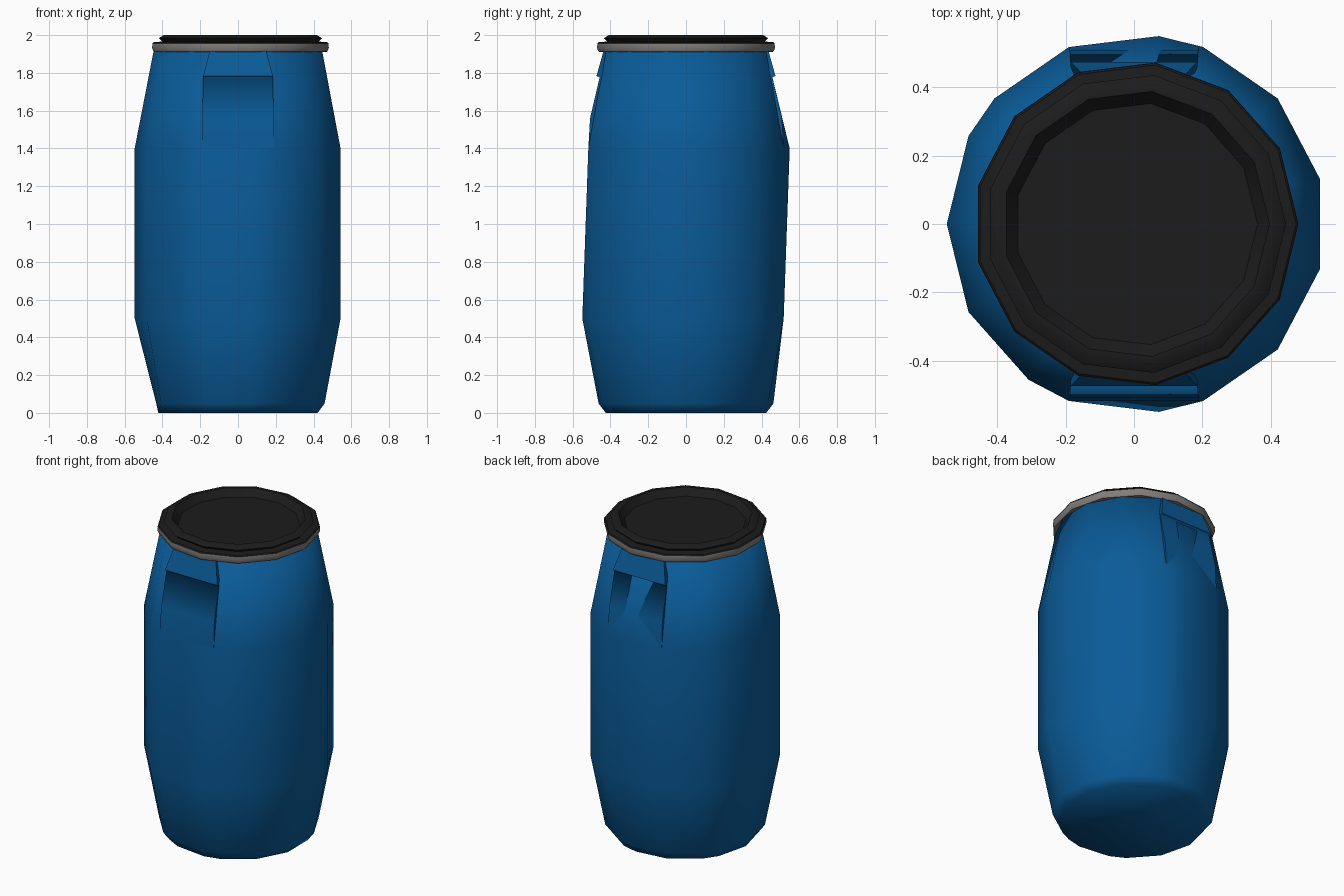
import bpy, bmesh, math

cube = bpy.data.objects.get("Cube")
if cube:
    bpy.data.objects.remove(cube, do_unlink=True)

STEP = 2 * math.pi / 26
SHIFT = 0.006  # uneven facets sit slightly off axis


def material(name, color, rough=0.6):
    m = bpy.data.materials.new(name)
    m.use_nodes = True
    m.diffuse_color = (*color, 1)
    b = m.node_tree.nodes["Principled BSDF"]
    b.inputs["Base Color"].default_value = (*color, 1)
    b.inputs["Roughness"].default_value = rough
    return m


def make_object(name, bm, mat, crease, soft=()):
    """Smooth shading with edges sharper than crease kept hard, except the soft ones."""
    bmesh.ops.recalc_face_normals(bm, faces=bm.faces)
    for f in bm.faces:
        f.smooth = True
    for e in bm.edges:
        e.smooth = e in soft or e.calc_face_angle(0) < math.radians(crease)
    me = bpy.data.meshes.new(name)
    bm.to_mesh(me)
    bm.free()
    me.materials.append(mat)
    ob = bpy.data.objects.new(name, me)
    bpy.context.collection.objects.link(ob)


def bridge(bm, rings, closed):
    """Join rings of corners with quads."""
    faces = []
    n = len(rings[0])
    pairs = list(zip(rings, rings[1:])) + ([(rings[-1], rings[0])] if closed else [])
    for a, b in pairs:
        for j in range(n):
            k = (j + 1) % n
            faces.append(bm.faces.new((a[j], a[k], b[k], b[j])))
    if not closed:
        bm.faces.new(rings[0])
        bm.faces.new(rings[-1])


def lathe(name, profile, slots, mat, crease, closed=False, flat=()):
    """Spin (radius, z) points round angular slots; flat lists (slot, z) corners pulled in."""
    bm = bmesh.new()
    rings = []
    for r, z in profile:
        ring = []
        for k in slots:
            s = r * (0.942 if (k, z) in flat else 1)
            ring.append(bm.verts.new((s * math.cos(k * STEP) + SHIFT, s * math.sin(k * STEP), z)))
        rings.append(ring)
    bridge(bm, rings, closed)
    make_object(name, bm, mat, crease)


blue = material("blue plastic", (0.003, 0.105, 0.315))
black = material("black plastic", (0.0115, 0.0115, 0.0115))
steel = material("grey steel", (0.22, 0.21, 0.2), 0.4)

# Barrel body: uneven facets, with single corners flattened on some rims
body_slots = [1, 3, 5, 6, 8, 10, 11, 13, 15, 17, 18, 20, 21, 23, 25]
lathe("barrel_body",
      [(0.428, 0), (0.466, 0.05), (0.553, 0.5), (0.553, 1.4), (0.452, 1.92)],
      body_slots, blue, 89,
      flat={(13, 0.05), (6, 0.5), (20, 1.4), (6, 1.92), (20, 1.92)})

# Hand grips front and back: a brow, a panel tucked under it, and a lower lip
grip = [(0.437, 1.915, 0.15), (0.474, 1.783, 0.185), (0.457, 1.778, 0.185),
        (0.508, 1.56, 0.188), (0.517, 1.4, 0.19), (0.4, 1.4, 0.15), (0.38, 1.915, 0.15)]
for side, name in ((-1, "front_grip"), (1, "back_grip")):
    bm = bmesh.new()
    ends = [[bm.verts.new((s * x, side * y, z)) for y, z, x in grip] for s in (-1, 1)]
    bridge(bm, ends, False)
    under_brow = bm.edges.get((ends[0][2], ends[1][2]))
    make_object(name, bm, blue, 30, soft=(under_brow,))

# Clamp ring and lid share thirteen facets; the lid lip covers the ring top
even = range(0, 26, 2)
lathe("clamp_ring",
      [(0.42, 1.91), (0.466, 1.912), (0.475, 1.932), (0.472, 1.955), (0.42, 1.955)],
      even, steel, 40, closed=True)
lathe("lid",
      [(0.40, 1.945), (0.474, 1.956), (0.468, 1.962), (0.42, 1.966), (0.438, 1.984),
       (0.412, 2.0), (0.39, 2.0), (0.355, 1.957)],
      even, black, 40)
